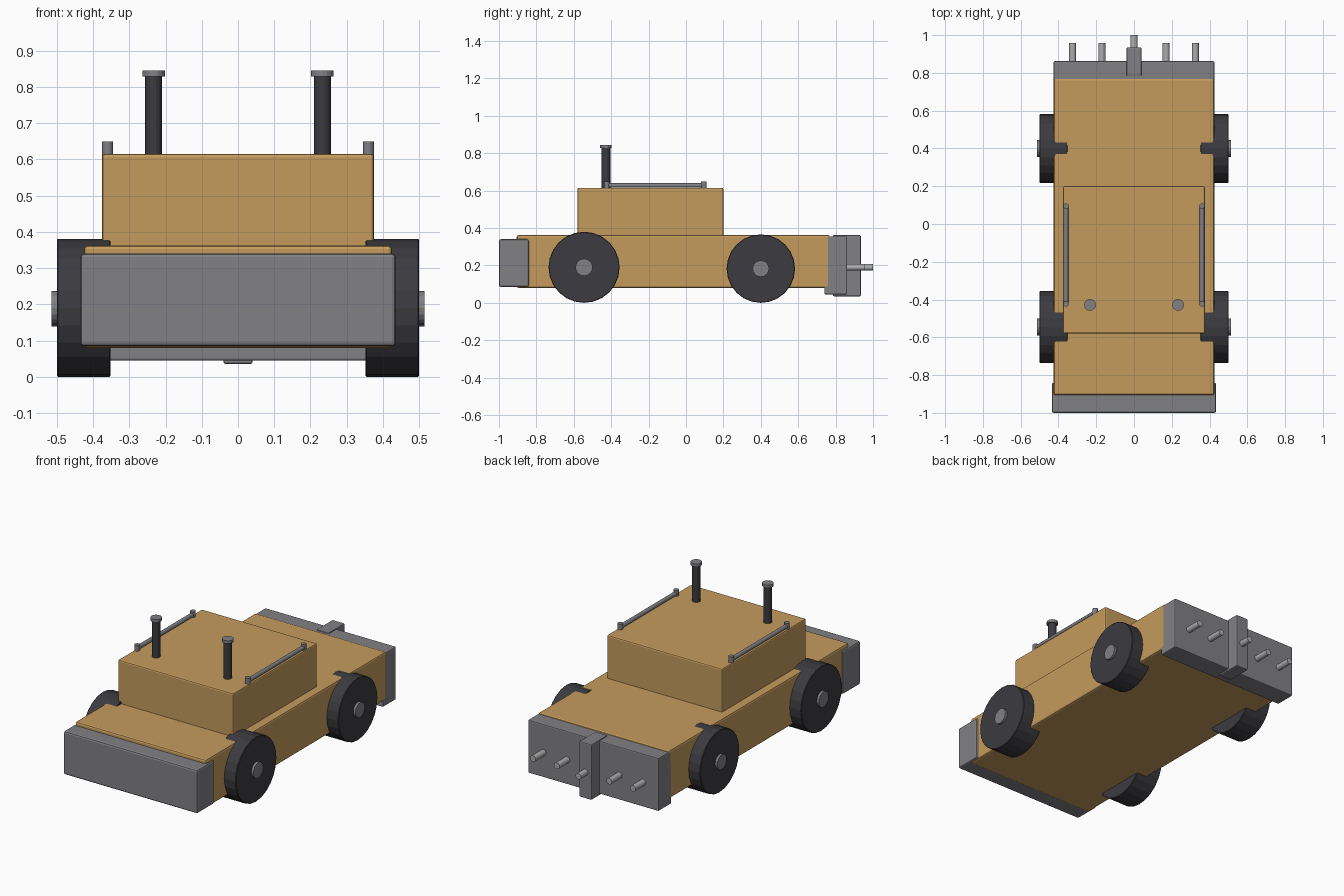
import bpy, math
from mathutils import Vector

old = bpy.data.objects.get("Cube")
if old:
    bpy.data.objects.remove(old, do_unlink=True)


def material(name, rgb):
    m = bpy.data.materials.new(name)
    m.use_nodes = True
    col = (*rgb, 1)
    m.diffuse_color = col
    m.node_tree.nodes["Principled BSDF"].inputs["Base Color"].default_value = col
    return m


ochre = material("ochre_paint", (0.56, 0.33, 0.11))
grey = material("grey_metal", (0.22, 0.22, 0.235))
dark = material("dark_rubber", (0.045, 0.045, 0.052))
silver = material("light_steel", (0.42, 0.42, 0.43))


def finish(name, mat, bevel):
    ob = bpy.context.object
    ob.name = name
    ob.data.materials.append(mat)
    if bevel:
        mod = ob.modifiers.new("bevel", 'BEVEL')
        mod.width = bevel
        mod.segments = 2
    return ob


def box(name, lo, hi, mat, bevel=0.01):
    lo, hi = Vector(lo), Vector(hi)
    bpy.ops.mesh.primitive_cube_add(size=1, location=(lo + hi) / 2)
    bpy.context.object.scale = hi - lo
    bpy.ops.object.transform_apply(location=False, rotation=False)
    return finish(name, mat, bevel)


def rod(name, a, b, radius, mat, sides=16, roll=0):
    a, b = Vector(a), Vector(b)
    turn = (b - a).to_track_quat('Z', 'Y').to_euler()
    bpy.ops.mesh.primitive_cylinder_add(vertices=sides, radius=radius, depth=(b - a).length,
                                        location=(a + b) / 2, rotation=turn)
    return finish(name, mat, 0)


# Hull, cab and front bumper
box("hull", (-0.425, -0.905, 0.08), (0.425, 0.77, 0.362), ochre)
box("cab", (-0.375, -0.58, 0.34), (0.375, 0.2, 0.615), ochre, 0.008)
box("front_bumper", (-0.435, -1.0, 0.085), (0.435, -0.84, 0.34), grey)

# Rear plate with its central block and pins
box("rear_plate", (-0.425, 0.74, 0.045), (0.425, 0.862, 0.356), grey, 0.006)
box("rear_block", (-0.04, 0.785, 0.035), (0.04, 0.935, 0.362), grey, 0.006)
for x, end in ((-0.325, 0.957), (-0.17, 0.957), (0, 1.0), (0.17, 0.957), (0.325, 0.957)):
    rod("rear_pin", (x, 0.84, 0.19), (x, end, 0.19), 0.018, silver)

for s, side in ((-1, "right"), (1, "left")):
    # Wheels and hubs
    for y, r, hub, end in ((-0.545, 0.19, 0.046, "front"), (0.4, 0.183, 0.044, "rear")):
        wheel = rod(f"{end}_{side}_wheel", (s * 0.352, y, r), (s * 0.5, y, r), r, dark, 24)
        wheel.modifiers.new("bevel", 'BEVEL').width = 0.003
        rod(f"{end}_{side}_hub", (s * 0.45, y, r), (s * 0.514, y, r), hub, grey)
    # Exhaust stacks
    x = s * 0.233
    rod(f"{side}_stack", (x, -0.428, 0.6), (x, -0.428, 0.832), 0.023, dark)
    rod(f"{side}_stack_cap", (x, -0.428, 0.828), (x, -0.428, 0.845), 0.031, grey)
    # Roof rails
    x = s * 0.36
    rod(f"{side}_rail", (x, -0.425, 0.628), (x, 0.095, 0.628), 0.012, grey)
    for y in (-0.423, 0.095):
        rod(f"{side}_rail_post", (x, y, 0.605), (x, y, 0.649), 0.015, grey)
